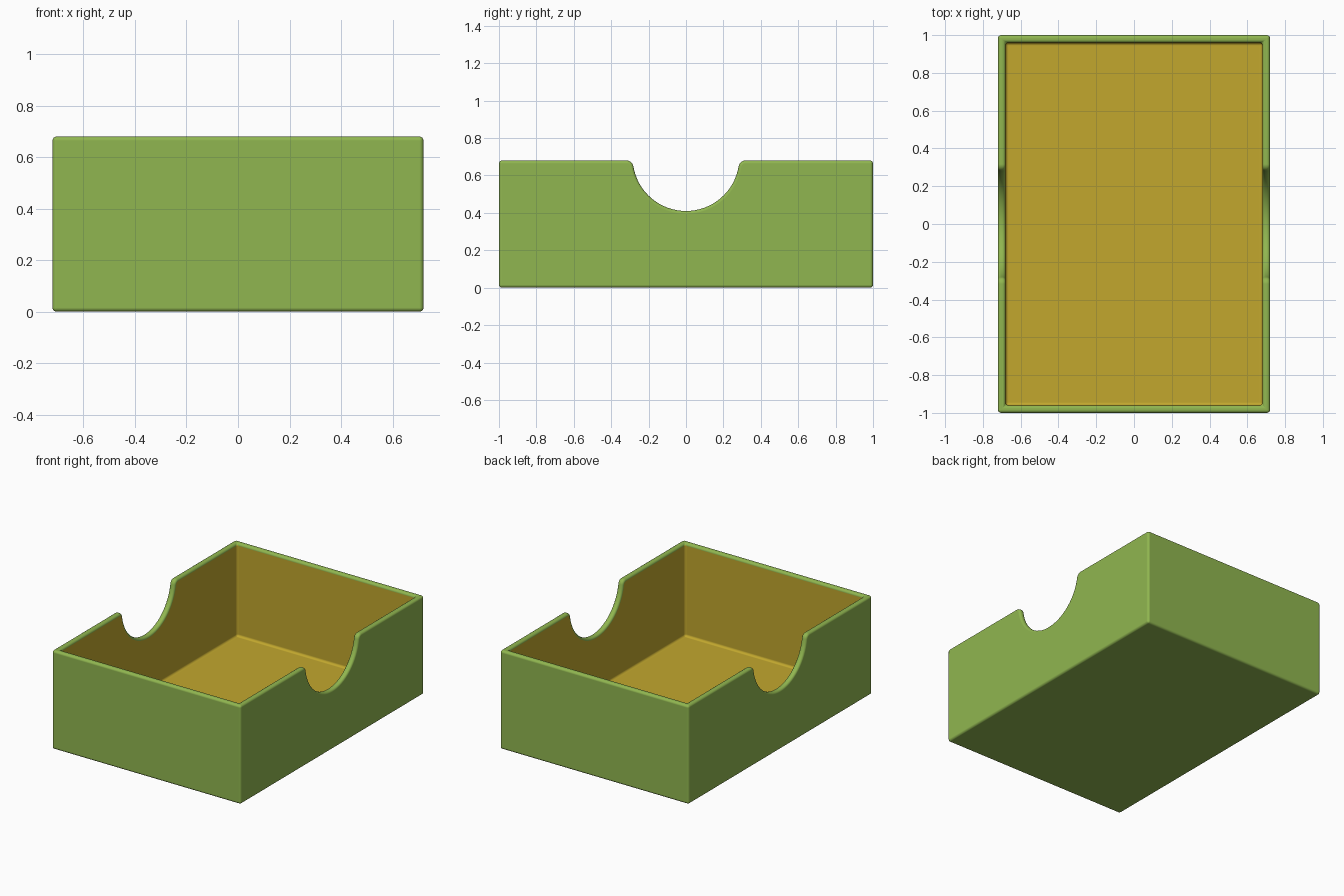
import bpy, bmesh
from math import sin, cos, pi, atan2, sqrt

cube = bpy.data.objects.get("Cube")
if cube:
    bpy.data.objects.remove(cube)


def material(name, color):
    m = bpy.data.materials.new(name)
    m.use_nodes = True
    m.diffuse_color = color
    m.node_tree.nodes["Principled BSDF"].inputs["Base Color"].default_value = color
    return m


HX, HY, TOP = 0.72, 1.0, 0.68       # outer half sizes and height
WALL, FLOOR, BEVEL = 0.04, 0.04, 0.016
R, CZ, F = 0.285, 0.695, 0.036      # thumb notch radius, centre height, lip fillet


def notch_half():
    """Points (y, z) from the lip fillet down to the notch bottom, on the +y side."""
    fz = TOP - F
    fy = sqrt((R + F) ** 2 - (CZ - fz) ** 2)
    toward = atan2(CZ - fz, -fy)     # from fillet centre to notch centre
    pts = []
    for i in range(6):
        a = pi / 2 + (toward - pi / 2) * i / 5
        pts.append((fy + F * cos(a), fz + F * sin(a)))
    start = toward - pi
    for i in range(1, 17):
        a = start + (-pi / 2 - start) * i / 16
        pts.append((R * cos(a), CZ + R * sin(a)))
    return pts


half = notch_half()
notch = half + [(-y, z) for y, z in reversed(half[:-1])]

bm = bmesh.new()


def shell(hx, hy, bottom):
    """Floor and four walls; returns the closed loop of top vertices."""
    tops, lows = [], []
    for s in (1, -1):
        profile = [(hy, TOP)] + notch + [(-hy, TOP)]
        tops.append([bm.verts.new((s * hx, s * y, z)) for y, z in profile])
        lows.append([bm.verts.new((s * hx, s * y, bottom)) for y in (hy, -hy)])
    for i in (0, 1):
        bm.faces.new(tops[i] + lows[i][::-1])
        j = 1 - i
        bm.faces.new((tops[i][-1], tops[j][0], lows[j][0], lows[i][1]))
    bm.faces.new(lows[0] + lows[1])
    return tops[0] + tops[1]


# Outer and inner shells joined by the rim
outer = shell(HX, HY, 0)
inner = shell(HX - WALL, HY - WALL, FLOOR)
n = len(outer)
for i in range(n):
    j = (i + 1) % n
    bm.faces.new((outer[i], outer[j], inner[j], inner[i]))
bmesh.ops.recalc_face_normals(bm, faces=bm.faces)

# Round every sharp edge
sharp = [e for e in bm.edges if e.calc_face_angle(0) > 0.8]
bmesh.ops.bevel(bm, geom=sharp, offset=BEVEL, offset_type='OFFSET', segments=4,
                profile=0.5, affect='EDGES', clamp_overlap=True)

# Lining colour inside, shell colour on the outside and rim
for f in bm.faces:
    f.smooth = True
    inside = all(abs(v.co.x) < HX - WALL + 0.0005 and abs(v.co.y) < HY - WALL + 0.0005
                 and v.co.z > FLOOR / 2 for v in f.verts)
    f.material_index = 1 if inside else 0

mesh = bpy.data.meshes.new("open_box")
bm.to_mesh(mesh)
bm.free()
mesh.materials.append(material("leaf_green", (0.28, 0.47, 0.08, 1)))
mesh.materials.append(material("mustard_yellow", (0.54, 0.39, 0.027, 1)))
box = bpy.data.objects.new("open_box", mesh)
bpy.context.collection.objects.link(box)
weighted = box.modifiers.new("flat_panels", 'WEIGHTED_NORMAL')
weighted.weight = 100
